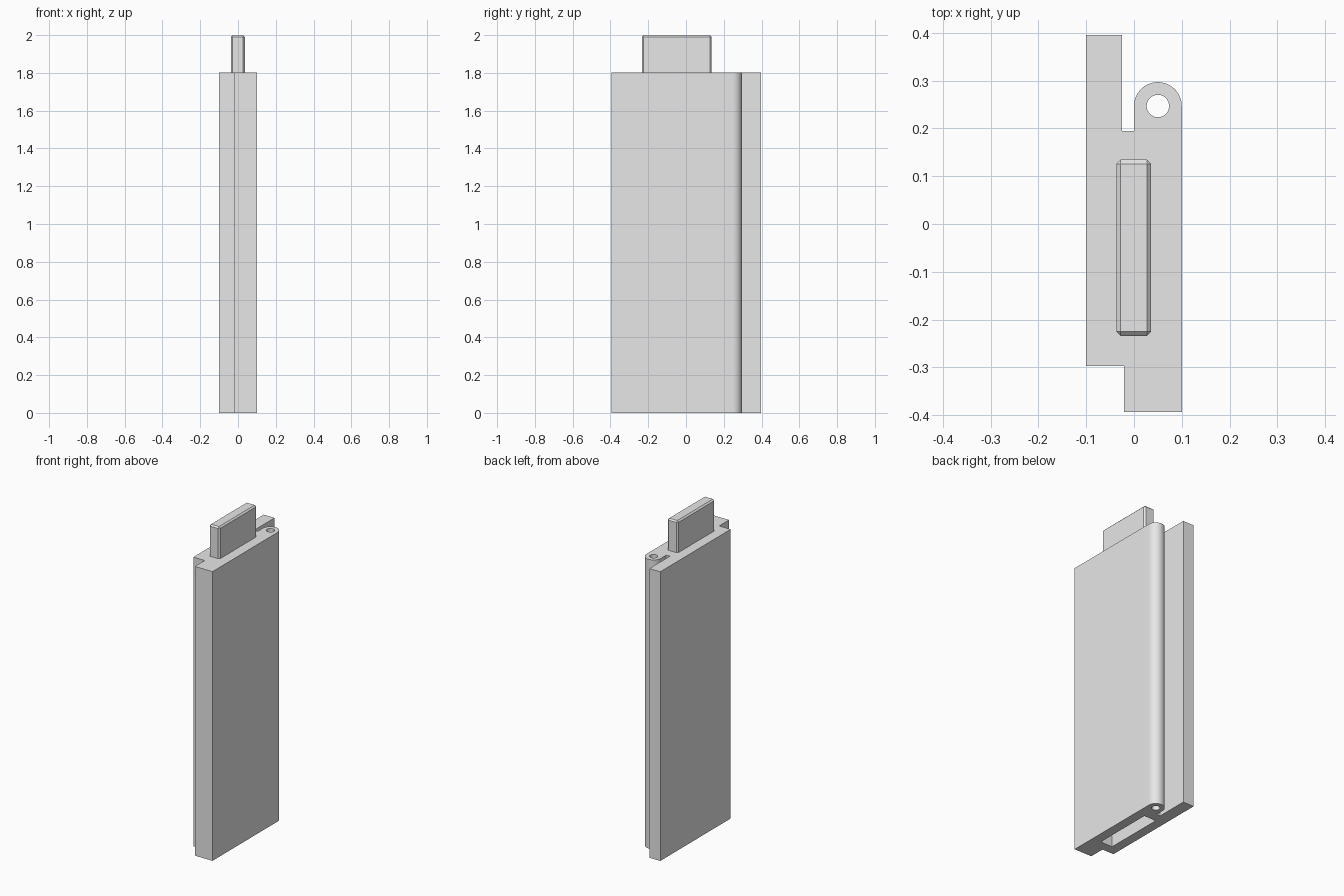
import bpy, bmesh, math

if "Cube" in bpy.data.objects:
    bpy.data.objects.remove(bpy.data.objects["Cube"])

grey = bpy.data.materials.new("plain grey")
grey.diffuse_color = (0.8, 0.8, 0.8, 1)
grey.use_nodes = True
grey.node_tree.nodes["Principled BSDF"].inputs["Base Color"].default_value = grey.diffuse_color


def prism(name, outline, z0, z1):
    """Extrude an x-y outline from z0 to z1."""
    bm = bmesh.new()
    face = bm.faces.new([bm.verts.new((x, y, z0)) for x, y in outline])
    top = bmesh.ops.extrude_face_region(bm, geom=[face])["geom"]
    verts = [v for v in top if isinstance(v, bmesh.types.BMVert)]
    bmesh.ops.translate(bm, verts=verts, vec=(0, 0, z1 - z0))
    bmesh.ops.recalc_face_normals(bm, faces=bm.faces)
    mesh = bpy.data.meshes.new(name)
    bm.to_mesh(mesh)
    bm.free()
    mesh.materials.append(grey)
    obj = bpy.data.objects.new(name, mesh)
    bpy.context.collection.objects.link(obj)
    return obj


def arc(cx, cy, r, a0, a1, steps):
    angles = [math.radians(a0 + (a1 - a0) * i / steps) for i in range(steps + 1)]
    return [(cx + r * math.cos(a), cy + r * math.sin(a)) for a in angles]


def rect(x0, x1, y0, y1):
    return [(x0, y0), (x1, y0), (x1, y1), (x0, y1)]


def activate(obj):
    bpy.ops.object.select_all(action="DESELECT")
    obj.select_set(True)
    bpy.context.view_layer.objects.active = obj


def cut(obj, cutter):
    mod = obj.modifiers.new("cut", "BOOLEAN")
    mod.operation, mod.solver, mod.object = "DIFFERENCE", "EXACT", cutter
    activate(obj)
    bpy.ops.object.modifier_apply(modifier=mod.name)
    bpy.data.objects.remove(cutter)


HEIGHT = 1.803

# Panel with a stepped front edge and a rear lip
panel = prism("panel", [
    (-0.1, -0.297), (-0.021, -0.297), (-0.021, -0.394), (0.1, -0.394),
    (0.1, 0.195), (-0.025, 0.195), (-0.025, 0.396), (-0.1, 0.396)], 0, HEIGHT)

# Socket in the underside that receives the tongue of another panel
cut(panel, prism("socket_cutter", rect(-0.041, 0.041, -0.238, 0.138), -0.1, 0.21))

# Hinge barrel with a pin hole along its full height
barrel = prism("hinge_barrel",
               [(0, 0.195), (0.1, 0.195)] + arc(0.05, 0.247, 0.05, 0, 180, 32),
               0, HEIGHT)
cut(barrel, prism("pin_cutter", arc(0.05, 0.247, 0.0235, 0, 348.75, 31), -0.1, 2))
activate(barrel)
bpy.ops.object.shade_smooth_by_angle(angle=math.radians(30))

# Chamfered tongue on top
tongue = prism("tongue", rect(-0.037, 0.036, -0.234, 0.135), HEIGHT - 0.02, 2.0)
bevel = tongue.modifiers.new("chamfer", "BEVEL")
bevel.width, bevel.segments = 0.009, 1
